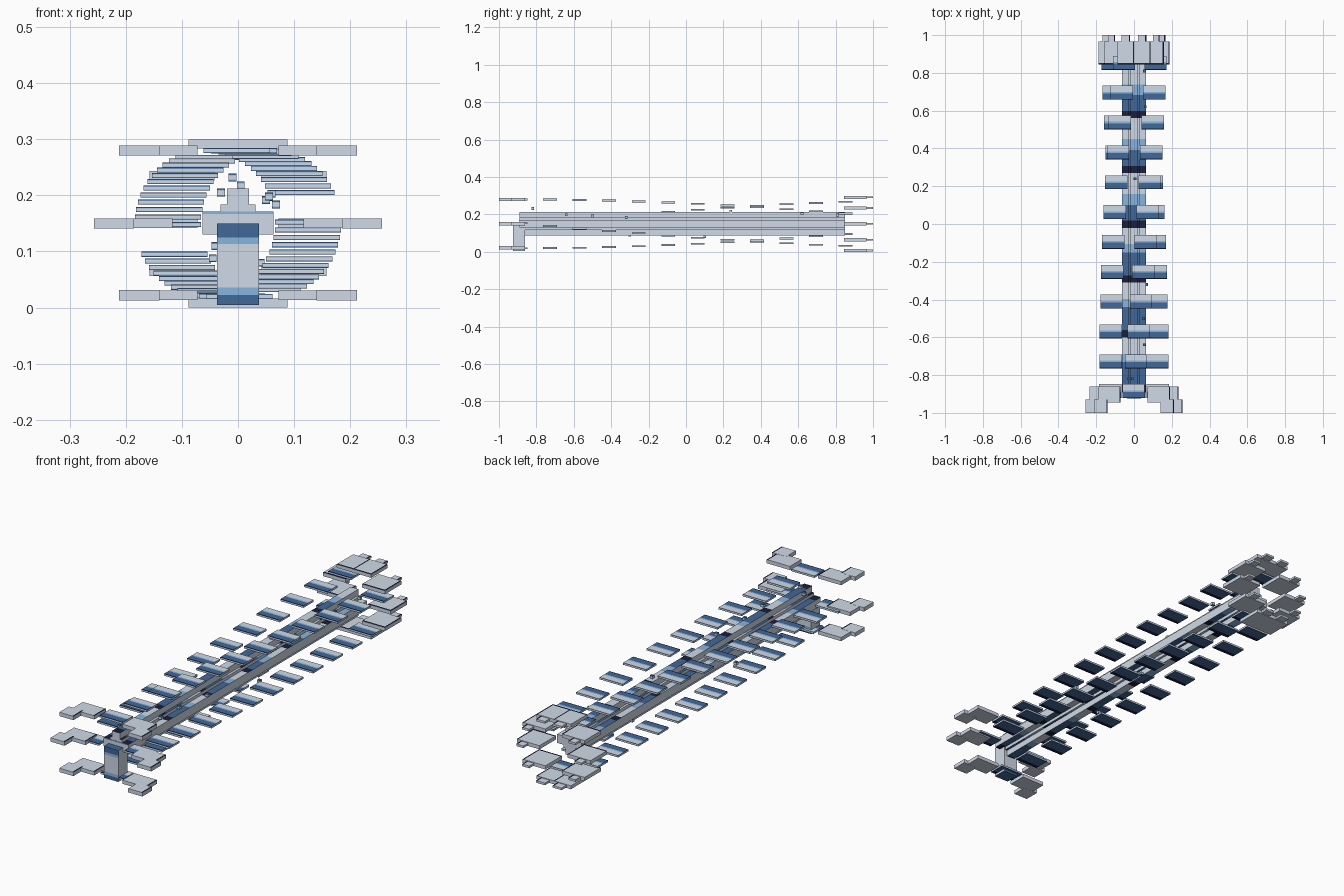
import bpy, bmesh
from math import sin, cos, radians
from mathutils import Vector

old = bpy.data.objects.get("Cube")
if old:
    bpy.data.objects.remove(old, do_unlink=True)


def material(name, rgb):
    m = bpy.data.materials.new(name)
    m.use_nodes = True
    m.diffuse_color = (*rgb, 1)
    m.node_tree.nodes["Principled BSDF"].inputs["Base Color"].default_value = (*rgb, 1)
    return m


MATS = [material("pale grey", (0.63, 0.7, 0.8)),
        material("light blue", (0.25, 0.46, 0.74)),
        material("mid blue", (0.054, 0.138, 0.32)),
        material("dark navy", (0.01, 0.013, 0.045))]
GREY, LIGHT, BLUE, NAVY = range(4)
AXES = (Vector((1, 0, 0)), Vector((0, 1, 0)), Vector((0, 0, 1)))


def finish(name, bm, cuts=(), rule=None):
    """Slice the mesh at (axis, position) cuts, then colour its faces by a rule."""
    for axis, c in cuts:
        bmesh.ops.bisect_plane(bm, geom=bm.verts[:] + bm.edges[:] + bm.faces[:],
                               plane_co=AXES[axis] * c, plane_no=AXES[axis])
    bm.normal_update()
    if rule:
        for f in bm.faces:
            f.material_index = rule(f.calc_center_median(), f.normal)
    me = bpy.data.meshes.new(name)
    bm.to_mesh(me)
    bm.free()
    for m in MATS:
        me.materials.append(m)
    ob = bpy.data.objects.new(name, me)
    bpy.context.collection.objects.link(ob)


def box(name, x, y, z, cuts=(), rule=None):
    """Box from (min, max) ranges."""
    bm = bmesh.new()
    bmesh.ops.create_cube(bm, size=1)
    for v in bm.verts:
        v.co = [(r[0] + r[1]) / 2 + (r[1] - r[0]) * c for r, c in zip((x, y, z), v.co)]
    finish(name, bm, cuts, rule)


def band(t, limits):
    """Colour index from a fraction and the ends of the first bands."""
    return sum(t > l for l in limits)


# Height bands shared by upright faces: blue at both ends, grey in the middle
UPRIGHT = (0.12, 0.21, 0.75, 0.83)


def upright(t):
    return (BLUE, LIGHT, GREY, LIGHT, BLUE)[band(t, UPRIGHT)]


def height_cuts(z):
    return [(2, z[0] + (z[1] - z[0]) * f) for f in UPRIGHT]


# Central beam: stepped cross profile extruded along y, banded on top and underside
FRONT, BACK, SEGMENT = -0.89, 0.85, 0.29
REAR_BANDS, FRONT_BANDS = (0.38, 0.58, 0.87), (0.3, 0.45, 0.87)
quarter = [(0.063, 0.02), (0.031, 0.02), (0.031, 0.034), (0.02, 0.034), (0.02, 0.062)]
profile = quarter + [(-x, z) for x, z in reversed(quarter)]
profile += [(-x, -z) for x, z in quarter] + [(x, -z) for x, z in reversed(quarter)]
bm = bmesh.new()
face = bm.faces.new([bm.verts.new((x, FRONT, 0.15 + z)) for x, z in profile])
grown = bmesh.ops.extrude_face_region(bm, geom=[face])["geom"]
for v in grown:
    if isinstance(v, bmesh.types.BMVert):
        v.co.y = BACK
bmesh.ops.recalc_face_normals(bm, faces=bm.faces[:])


def segment_bands(i):
    return REAR_BANDS if i < 3 else FRONT_BANDS


def beam_rule(c, n):
    t = (BACK - c.y) / SEGMENT
    return band(t % 1, segment_bands(int(t))) if abs(n.z) > 0.5 else GREY


finish("central_beam", bm, [(1, BACK - SEGMENT * (i + f))
                            for i in range(6) for f in (0, *segment_bands(i))], beam_rule)
box("beam_trim", (-0.063, 0.063), (FRONT - 0.002, FRONT), (0.167, 0.171),
    rule=lambda c, n: LIGHT)

# Upright block at the front, banded by height
BLOCK = (0.005, 0.15)
box("front_block", (-0.037, 0.037), (-0.925, -0.86), BLOCK, height_cuts(BLOCK),
    lambda c, n: GREY if abs(n.x) > 0.5 else upright((c.z - BLOCK[0]) / (BLOCK[1] - BLOCK[0])))

# Four strands of floating plates twisting around the beam
DEPTH, THICK = 0.074, 0.009
PLATE = (0.44, 0.55, 0.94)
UNDER = 0.75
for i in range(12):
    y = -0.885 + 0.158 * i
    back = y + DEPTH / 2
    for k in range(4):
        a = radians(90 * k + 1 - 6 * i)
        x, z = 0.125 * cos(a), 0.15 + 0.13 * sin(a)
        low = z - THICK / 2

        def plate_rule(c, n):
            t = (back - c.y) / DEPTH
            if n.z > 0.5:
                return band(t, PLATE)
            if n.z < -0.5:
                return BLUE if t < UNDER else NAVY
            return upright((c.z - low) / THICK)

        span = (low, low + THICK)
        box("floating_plate", (x - 0.059, x + 0.059), (y - DEPTH / 2, back), span,
            [(1, back - DEPTH * f) for f in (*PLATE, UNDER)] + height_cuts(span), plate_rule)


def slab(name, side, x, y, z, thick, strip=0.0):
    """Claw piece with narrow dark strips along its +x and front top edges."""
    xs = sorted((side * x[0], side * x[1]))
    edge, lip = xs[1] - 0.006, y[0] + strip
    box(name, xs, y, (z - thick / 2, z + thick / 2), [(0, edge), (1, lip)],
        lambda c, n: NAVY if n.z > 0.5 and (c.x > edge or c.y < lip) else GREY)


for s in (-1, 1):
    # Front claws: a plate with an outward tab, at three heights
    for z, shift in ((0.28, 0), (0.15, 0.045), (0.022, 0)):
        slab("front_claw_plate", s, (0.072 + shift, 0.19 + shift), (-0.945, -0.86), z, 0.017)
        slab("front_claw_tab", s, (0.14 + shift, 0.212 + shift), (-1, -0.93), z, 0.018)
    # Rear side claws
    for z, x in ((0.235, 0.1), (0.15, 0.13), (0.065, 0.1)):
        slab("rear_claw_plate", s, (x - 0.058, x + 0.058), (0.845, 0.965), z, 0.017, 0.008)
        slab("rear_claw_tab", s, (x, x + 0.036), (0.95, 1), z, 0.01)
    # Rear top and bottom claws
    for z in (0.292, 0.008):
        slab("rear_cap_plate", s, (0, 0.088), (0.845, 0.965), z, 0.016, 0.008)
        slab("rear_cap_tab", s, (0.02, 0.065), (0.95, 1), z, 0.01)

# Small loose cubes near the beam
HALF = 0.007
for x, y, z in ((-0.01, -0.82, 0.232), (-0.03, -0.82, 0.205), (0.055, -0.64, 0.198),
                (0.05, -0.5, 0.192), (0.068, -0.32, 0.184), (0.005, 0.24, 0.218),
                (0.06, 0.62, 0.203), (0.055, 0.81, 0.197), (-0.045, -0.3, 0.088),
                (0.04, 0.1, 0.08), (-0.04, 0.45, 0.11)):
    span = (z - HALF, z + HALF)
    box("loose_cube", (x - HALF, x + HALF), (y - HALF, y + HALF), span, height_cuts(span),
        lambda c, n: upright((c.z - span[0]) / (2 * HALF)))
